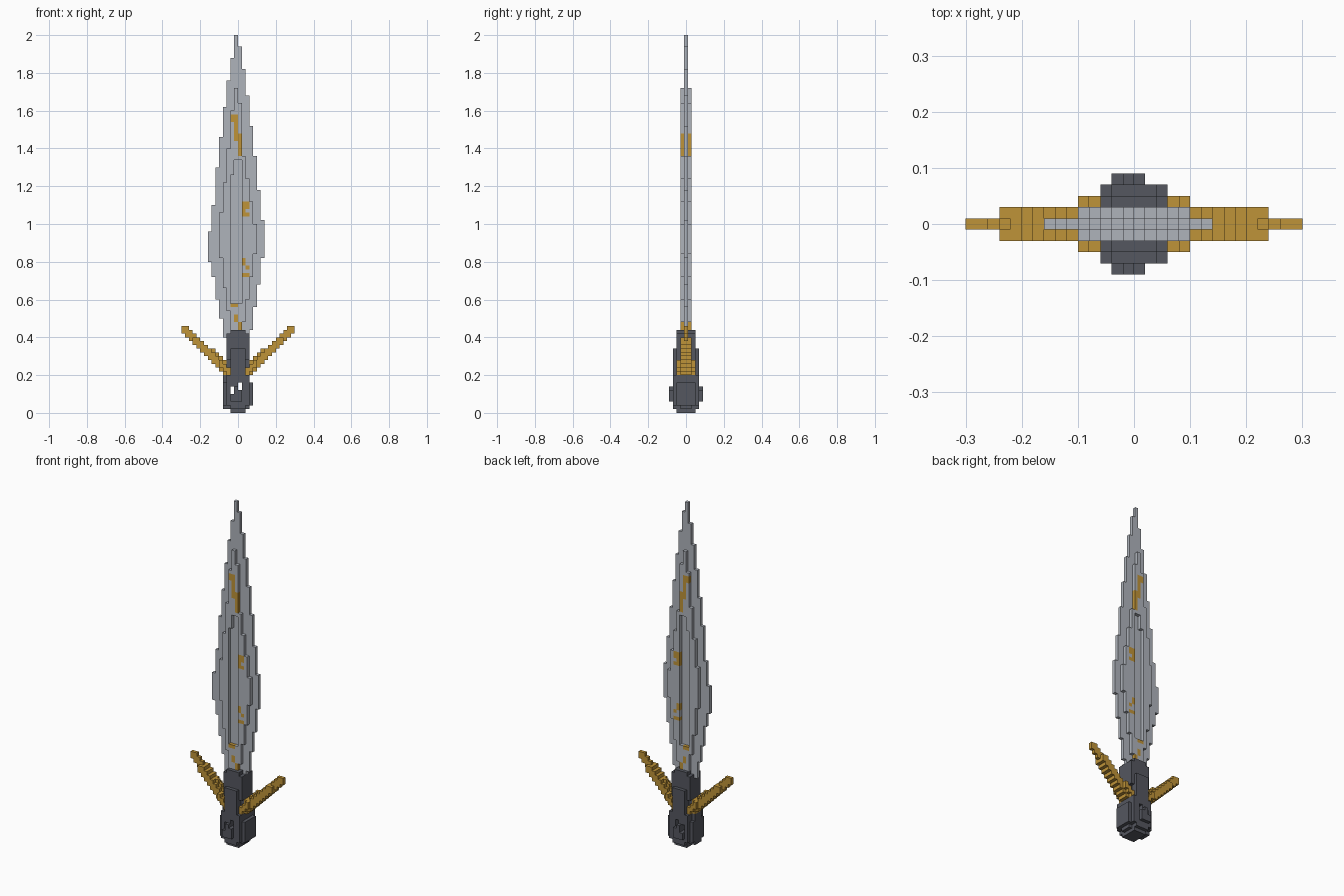
import bpy
import bmesh
from mathutils import Vector

if "Cube" in bpy.data.objects:
    bpy.data.objects.remove(bpy.data.objects["Cube"], do_unlink=True)

UNIT = 0.02  # edge of one block
cells = {}   # (column, depth, height) -> part name


def make_material(name, color):
    mat = bpy.data.materials.new(name)
    mat.use_nodes = True
    mat.diffuse_color = (*color, 1)
    mat.node_tree.nodes["Principled BSDF"].inputs["Base Color"].default_value = (*color, 1)
    return mat


steel = make_material("pale steel", (0.43, 0.455, 0.50))
iron = make_material("dark iron", (0.09, 0.095, 0.115))
gold = make_material("old gold", (0.52, 0.295, 0.04))


def fill(part, columns, depths, heights):
    """Add a box of blocks, leaving blocks that are already taken."""
    for i in columns:
        for j in depths:
            for k in heights:
                cells.setdefault((i, j, k), part)


def carve(columns, depths, heights):
    for i in columns:
        for j in depths:
            for k in heights:
                cells.pop((i, j, k), None)


def fill_columns(part, first, depths, bottoms, tops):
    for n, (low, high) in enumerate(zip(bottoms, tops)):
        fill(part, [first + n], depths, range(low, high))


# Grip and pommel: stacked boxes (left, right, half depth, bottom, top)
for left, right, half, low, high in (
        (-2, 2, 2, 0, 22),    # core
        (-3, 3, 2, 14, 21),   # upper collar
        (-2, 2, 3, 1, 17),    # grip swell
        (-3, 3, 1, 10, 14),   # neck
        (-3, 3, 3, 2, 10),    # pommel
        (-4, 3, 1, 1, 10),
        (-4, 4, 2, 2, 8),
        (-2, 1, 4, 3, 7)):
    fill("grip", range(left, right), range(-half, half + 1), range(low, high))

# Openings through the pommel
for column, low in ((-2, 5), (0, 6)):
    carve([column], range(-4, 5), range(low, low + 2))

# Guard wings: tapering arms that rise outwards
for i in range(2, 15):
    reach = i + 0.5
    middle = 11.5 + 0.93 * (reach - 3)
    thick = 2.2 - 0.09 * (reach - 3)
    depth = 2 if reach < 5 else 1 if reach < 12 else 0
    for j in range(-depth, depth + 1):
        for k in range(9, 24):
            if abs(k + 0.5 - middle) < thick - 0.5 * abs(j):
                fill("guard_wings", (i, -1 - i), [j], [k])

# Gilded spots on both raised faces of the blade (left, right, bottom, top)
for left, right, low, high in (
        (-2, 0, 77, 79), (-1, 0, 74, 77), (-1, 1, 72, 74), (0, 1, 70, 72),
        (0, 1, 68, 70), (1, 3, 54, 56), (1, 2, 52, 54), (2, 3, 52, 53),
        (1, 2, 39, 41), (2, 3, 38, 39), (1, 3, 36, 37), (-2, 0, 28, 29),
        (-1, 0, 24, 26), (0, 1, 22, 24)):
    fill("gilded_spots", range(left, right), (-1, 1), range(low, high))

# Blade: thin leaf-shaped core
fill_columns("blade", -8, [0],
             (40, 36, 30, 25, 20, 18, 18, 18, 18, 18, 18, 22, 28, 34, 41),
             (48, 55, 65, 73, 81, 88, 94, 100, 97, 91, 84, 76, 68, 59, 51))

# Raised panels on the front and back, with a groove down the middle
fill_columns("blade", -5, (-1, 1),
             (41, 33, 27, 20, 20, 20, 24, 30, 36, 42),
             (53, 61, 70, 80, 86, 82, 68, 62, 56, 50))
carve([-2], (-1, 1), range(29, 63))
carve([-1, 0], (-1, 1), range(29, 67))


def build(part, mat):
    """Turn the exposed block sides of one part into a mesh object."""
    bm = bmesh.new()
    axes = [Vector(a) for a in ((1, 0, 0), (0, 1, 0), (0, 0, 1))]
    for cell, owner in cells.items():
        if owner != part:
            continue
        centre = Vector(cell) + Vector((0.5, 0, 0.5))
        for n in range(3):
            for sign in (-1, 1):
                normal = axes[n] * sign
                if tuple(int(a + b) for a, b in zip(cell, normal)) in cells:
                    continue
                u = axes[(n + 1) % 3] / 2
                v = axes[(n + 2) % 3] / 2 * sign
                mid = centre + normal / 2
                corners = (mid - u - v, mid + u - v, mid + u + v, mid - u + v)
                bm.faces.new([bm.verts.new(p * UNIT) for p in corners])
    bmesh.ops.remove_doubles(bm, verts=bm.verts[:], dist=UNIT / 100)
    mesh = bpy.data.meshes.new(part)
    bm.to_mesh(mesh)
    bm.free()
    mesh.materials.append(mat)
    bpy.context.collection.objects.link(bpy.data.objects.new(part, mesh))


for part, mat in (("blade", steel), ("grip", iron),
                  ("guard_wings", gold), ("gilded_spots", gold)):
    build(part, mat)
